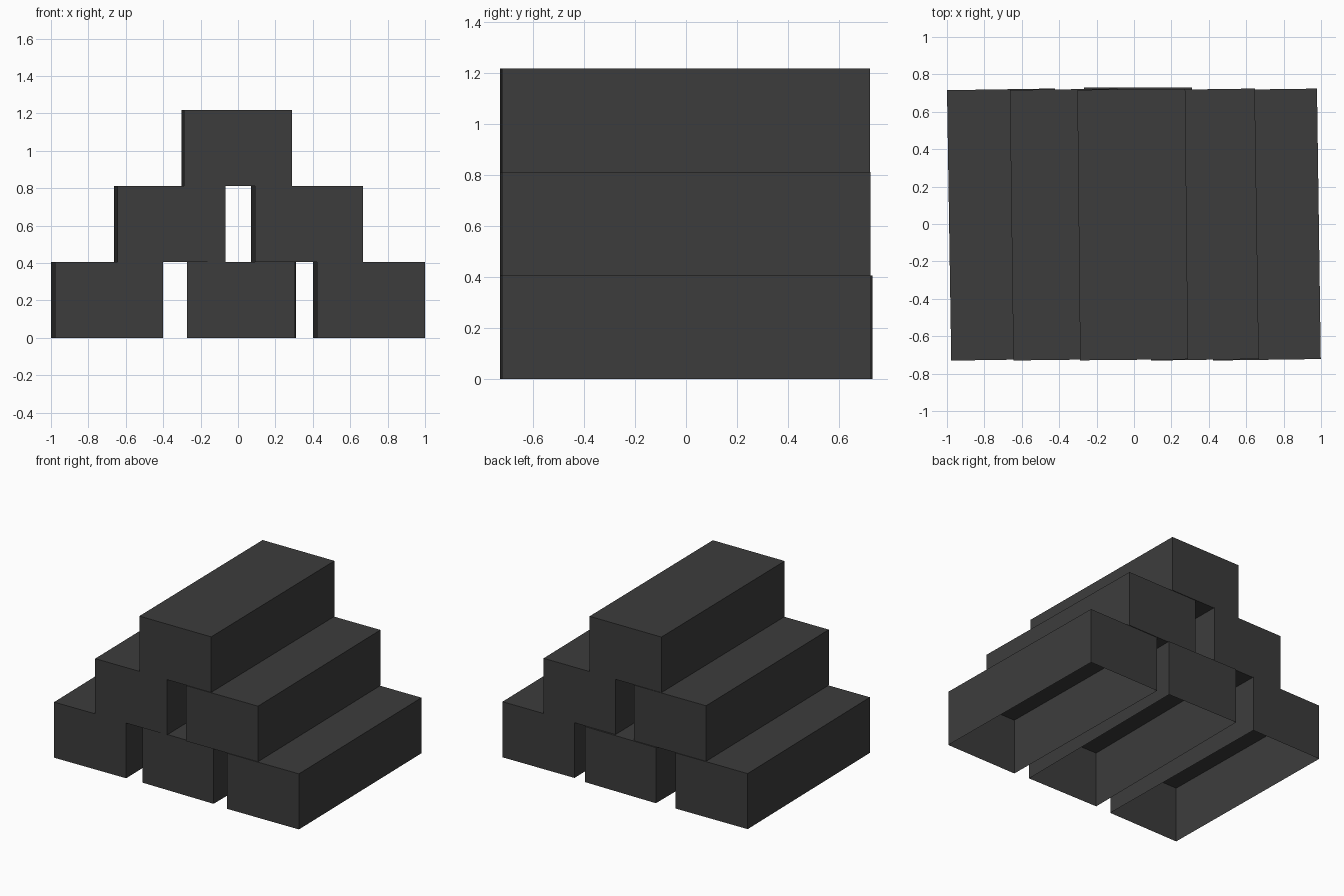
import bpy, bmesh
from math import radians

cube = bpy.data.objects.get("Cube")
if cube:
    bpy.data.objects.remove(cube, do_unlink=True)

WIDTH, LENGTH, HEIGHT = 0.577, 1.446, 0.4065

charcoal = bpy.data.materials.new("charcoal grey")
charcoal.use_nodes = True
colour = (0.045, 0.045, 0.045, 1)
charcoal.diffuse_color = colour
charcoal.node_tree.nodes["Principled BSDF"].inputs["Base Color"].default_value = colour


def add_bar(name, x, y, row, yaw):
    """One rectangular bar; the lowest row is open underneath."""
    bm = bmesh.new()
    bmesh.ops.create_cube(bm, size=1)
    bmesh.ops.scale(bm, vec=(WIDTH, LENGTH, HEIGHT), verts=bm.verts)
    if row == 0:
        bm.normal_update()
        under = [f for f in bm.faces if f.normal.z < -0.5]
        bmesh.ops.delete(bm, geom=under, context='FACES_ONLY')
    mesh = bpy.data.meshes.new(name)
    bm.to_mesh(mesh)
    bm.free()
    mesh.materials.append(charcoal)
    bar = bpy.data.objects.new(name, mesh)
    bar.location = (x, y, HEIGHT * (row + 0.5))
    bar.rotation_euler.z = radians(yaw)
    bpy.context.collection.objects.link(bar)


# Stacked pyramid: three bars, two bars, one bar, each slightly askew
add_bar("bottom_bar_right", -0.70, -0.003, 0, 0.9)
add_bar("bottom_bar_middle", 0.018, 0.007, 0, -0.2)
add_bar("bottom_bar_left", 0.70, -0.003, 0, 0.8)
add_bar("middle_bar_right", -0.366, -0.003, 1, 0.75)
add_bar("middle_bar_left", 0.368, -0.003, 1, 0.85)
add_bar("top_bar", -0.007, -0.003, 2, 0.6)
